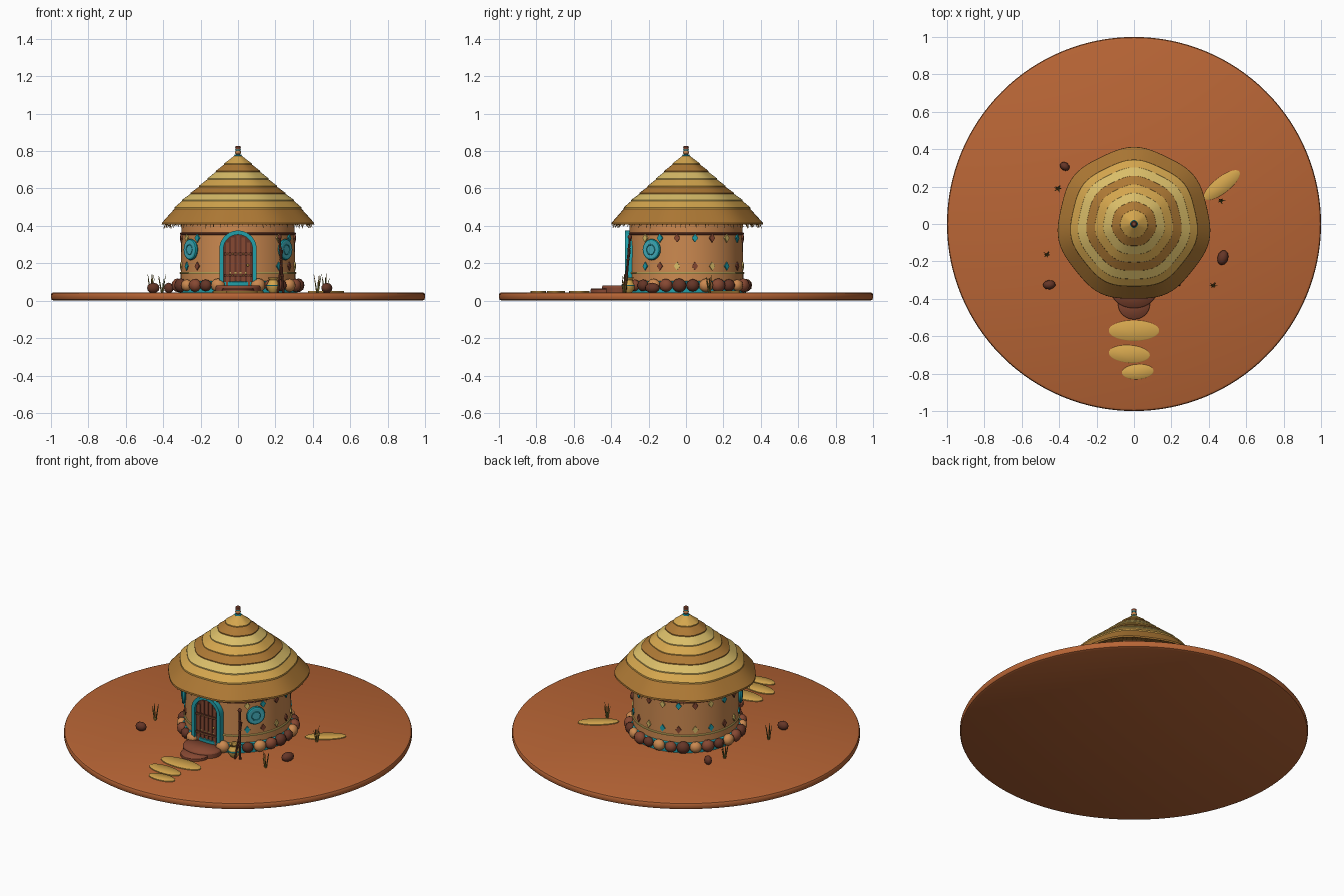
import bpy, bmesh, random
from math import sin, cos, pi, radians, sqrt
from mathutils import Matrix, Vector, Euler

random.seed(4)
if "Cube" in bpy.data.objects:
    bpy.data.objects.remove(bpy.data.objects["Cube"])


def material(name, r, g, b):
    m = bpy.data.materials.new(name)
    m.use_nodes = True
    m.diffuse_color = (r, g, b, 1)
    bsdf = next(n for n in m.node_tree.nodes if n.type == 'BSDF_PRINCIPLED')
    bsdf.inputs["Base Color"].default_value = (r, g, b, 1)
    return m


EARTH = material("terracotta earth", .48, .13, .036)
CLAY = material("tan clay", .60, .25, .08)
DARK_STRAW = material("dark straw", .42, .19, .035)
GOLD = material("gold straw", .66, .38, .075)
PALE = material("pale straw", .70, .51, .14)
TURQ = material("turquoise paint", .015, .35, .40)
PANE = material("blue pane", .06, .42, .50)
WOOD = material("dark wood", .13, .036, .02)
RED = material("red brown", .24, .065, .032)
GRASS = material("olive grass", .16, .17, .035)


def finish(name, bm, mat):
    bmesh.ops.recalc_face_normals(bm, faces=bm.faces)
    me = bpy.data.meshes.new(name)
    bm.to_mesh(me)
    bm.free()
    me.materials.append(mat)
    me.shade_smooth()
    me.set_sharp_from_angle(angle=radians(35))
    ob = bpy.data.objects.new(name, me)
    bpy.context.collection.objects.link(ob)
    return ob


def lathe(name, profile, mat, seg=64, lobes=0.0, caps=True, place=(0, 0, 0)):
    """Spin (radius, height) points, with optional gentle lobes."""
    bm = bmesh.new()
    rings = []
    for r, z in profile:
        ring = []
        for i in range(seg):
            a = 2 * pi * i / seg
            q = r * (1 + lobes * cos(7 * (a - pi / 2)))
            ring.append(bm.verts.new((q * cos(a) + place[0], q * sin(a) + place[1], z + place[2])))
        rings.append(ring)
    for low, high in zip(rings, rings[1:]):
        for i in range(seg):
            j = (i + 1) % seg
            bm.faces.new((low[i], low[j], high[j], high[i]))
    if caps:
        bm.faces.new(rings[0])
        bm.faces.new(rings[-1])
    return finish(name, bm, mat)


def torus(name, R, r, mat, matrix, seg=48):
    bm = bmesh.new()
    grid = [[bm.verts.new(matrix @ Vector(((R + r * cos(b)) * cos(a), (R + r * cos(b)) * sin(a), r * sin(b))))
             for b in [2 * pi * k / 8 for k in range(8)]] for a in [2 * pi * i / seg for i in range(seg)]]
    for i in range(seg):
        for k in range(8):
            n, m = (i + 1) % seg, (k + 1) % 8
            bm.faces.new((grid[i][k], grid[n][k], grid[n][m], grid[i][m]))
    return finish(name, bm, mat)


def place(x, y, z, turn=0.0, size=(1, 1, 1)):
    return Matrix.Translation((x, y, z)) @ Matrix.Rotation(turn, 4, 'Z') @ Matrix.Diagonal((*size, 1))


def around(deg, r, z, size=(1, 1, 1)):
    a = radians(deg)
    return place(r * cos(a), r * sin(a), z, a, size)


def blob(bm, matrix):
    bmesh.ops.create_icosphere(bm, subdivisions=2, radius=1, matrix=matrix)


def box(bm, x, y, z, sx, sy, sz):
    bmesh.ops.create_cube(bm, size=1, matrix=place(x, y, z, 0, (sx, sy, sz)))


def rod(bm, start, end, r1, r2, seg=8):
    a, b = Vector(start), Vector(end)
    turn = (b - a).to_track_quat('Z', 'Y').to_matrix().to_4x4()
    bmesh.ops.create_cone(bm, cap_ends=True, segments=seg, radius1=r1, radius2=r2,
                          depth=(b - a).length, matrix=Matrix.Translation((a + b) / 2) @ turn)


def from_front(deg):
    return abs((deg - 270 + 180) % 360 - 180)


# Ground and walls
G = .045
lathe("ground", [(.985, 0), (.996, .005), (1, .014), (1, .032), (.996, .04), (.985, G)], EARTH, 128)
lathe("wall", [(.308, G), (.305, .2), (.302, .46)], CLAY)
lathe("base_band", [(.318, G), (.318, .1), (.306, .105)], TURQ)
torus("upper_cord", .304, .007, RED, place(0, 0, .358))
torus("lower_cord", .307, .006, PALE, place(0, 0, .148))

# Thatch tiers with overhanging lips
radii = [.402, .335, .295, .25, .205, .16, .115, .07, .014]
heights = [.412, .495, .535, .572, .61, .65, .69, .73, .778]
for i in range(8):
    r, z = radii[i], heights[i]
    inner = (.29, .45) if i == 0 else (r - .03, z + .012)
    lathe(f"thatch_tier_{i + 1}", [inner, (r + .004, z - .006), (r + .003, z + .004),
          (radii[i + 1] - .004, heights[i + 1] + .004)], (DARK_STRAW, GOLD, PALE)[i % 3], 84, .016, i == 7)

# Straw fringe under the eave
bm = bmesh.new()
for i in range(96):
    a = 2 * pi * (i + random.uniform(-.3, .3)) / 96
    r = .392 * (1 + .016 * cos(7 * (a - pi / 2)))
    low, high = r + random.uniform(-.01, .01), r - random.uniform(.008, .016)
    rod(bm, (high * cos(a), high * sin(a), .428), (low * cos(a), low * sin(a), random.uniform(.385, .402)), .004, .001, 5)
finish("straw_fringe", bm, DARK_STRAW)

# Roof finial
lathe("finial_post", [(.012, .765), (.012, .815)], WOOD, 16)
torus("finial_ring", .014, .007, TURQ, place(0, 0, .775), 20)
bm = bmesh.new()
blob(bm, place(0, 0, .793, 0, (.017, .017, .013)))
finish("finial_bead", bm, CLAY)
lathe("finial_collar", [(.015, .804), (.015, .809)], TURQ, 16)
lathe("finial_cap", [(.014, .809), (.015, .823), (.01, .827)], RED, 16)

# Foundation stones, leaving a gap for the door
stone_sets = [("dark_stones", WOOD), ("tan_stones", CLAY), ("red_stones", RED)]
for k, (name, mat) in enumerate(stone_sets):
    bm = bmesh.new()
    for i in range(k, 28, 3):
        deg = 360 * (i + .5) / 28
        if from_front(deg) > 18:
            s = random.uniform(.9, 1.12)
            blob(bm, around(deg, .325, .082, (.03 * s, .036 * s, .034 * s)))
    finish(name, bm, mat)

# Painted wall diamonds in two rows
for k, (name, mat) in enumerate([("turquoise_diamonds", TURQ), ("red_diamonds", RED), ("pale_diamonds", PALE)]):
    bm = bmesh.new()
    for row, z in enumerate((.335, .185)):
        for i in range(20):
            deg = 9 + 18 * i
            if (i + row) % 3 == k and from_front(deg) > 30:
                m = around(deg, .307, z) @ Matrix.Diagonal((1, .85, 1.15, 1)) @ Matrix.Rotation(pi / 4, 4, 'X')
                bmesh.ops.create_cube(bm, size=1, matrix=m @ Matrix.Diagonal((.009, .028, .028, 1)))
    finish(name, bm, mat)

# Round windows on both sides of the door
for side, deg in (("left", -36), ("right", 216)):
    face = around(deg, .312, .273) @ Matrix.Rotation(pi / 2, 4, 'Y')
    torus(f"{side}_window_frame", .046, .011, TURQ, face, 32)
    bm = bmesh.new()
    bmesh.ops.create_cone(bm, cap_ends=True, segments=32, radius1=.046, radius2=.046, depth=.022, matrix=face)
    finish(f"{side}_window_pane", bm, PANE)
    torus(f"{side}_window_inner_ring", .026, .003, TURQ, face @ Matrix.Translation((0, 0, .011)), 24)


# Arched door
SPRING = .275


def arch(w):
    curve = [(w * cos(pi * i / 20), SPRING + w * sin(pi * i / 20)) for i in range(21)]
    return [(w, G)] + curve + [(-w, G)]


bm = bmesh.new()
loops = [[bm.verts.new((x, y, z)) for x, z in arch(w)]
         for w, y in ((.1, -.325), (.078, -.325), (.078, -.25), (.1, -.25))]
for i in range(4):
    a, b = loops[i], loops[(i + 1) % 4]
    for j in range(len(a) - 1):
        bm.faces.new((a[j], a[j + 1], b[j + 1], b[j]))
for end in (0, -1):
    bm.faces.new([loop[end] for loop in loops])
finish("door_frame", bm, TURQ)

bm = bmesh.new()
door = bm.faces.new([bm.verts.new((x, -.308, z)) for x, z in arch(.082)])
back = bmesh.ops.extrude_face_region(bm, geom=[door])["geom"]
bmesh.ops.translate(bm, vec=(0, .06, 0), verts=[v for v in back if isinstance(v, bmesh.types.BMVert)])
finish("door_panel", bm, WOOD)

bm = bmesh.new()
for x in (-.056, -.028, 0, .028, .056):
    top = SPRING + sqrt(.074 ** 2 - (abs(x) + .009) ** 2)
    box(bm, x, -.309, (G + .03 + top) / 2, .018, .008, top - G - .03)
finish("door_planks", bm, RED)
bm = bmesh.new()
for z in (.135, .25):
    box(bm, 0, -.312, z, .15, .012, .016)
finish("door_bars", bm, WOOD)
bm = bmesh.new()
for z in (.135, .25):
    for x in (-.056, -.028, 0, .028, .056):
        blob(bm, place(x, -.319, z, 0, (.004, .004, .004)))
blob(bm, place(.052, -.319, .19, 0, (.007, .007, .007)))
finish("door_studs", bm, GOLD)

# Doorsteps and flat path stones
def slab(name, x, y, rx, ry, top, mat, turn=0):
    ob = lathe(name, [(1, 0), (1, (top - G) * .7), (.95, top - G)], mat, 40)
    ob.data.transform(place(x, y, G, radians(turn), (rx, ry, 1)))


slab("upper_doorstep", 0, -.36, .12, .09, .082, RED)
slab("lower_doorstep", 0, -.43, .085, .08, .066, RED)
for i, (x, y, rx, ry, turn) in enumerate([(0, -.57, .135, .055, 0), (-.025, -.695, .11, .047, -4),
                                          (.02, -.79, .085, .04, 4), (.47, .208, .118, .042, 38)]):
    slab(f"path_stone_{i + 1}", x, y, rx, ry, .053, GOLD, turn)

# Loose rocks
bm = bmesh.new()
for x, y, rx, ry, turn in ((-.37, .308, .028, .022, -.6), (-.453, -.325, .034, .025, .1), (.475, -.18, .029, .041, -.3)):
    blob(bm, place(x, y, .068, turn, (rx, ry, .028)))
finish("loose_rocks", bm, WOOD)

# Dry grass tufts
for name, mat, n in (("green_grass", GRASS, 5), ("dry_grass", DARK_STRAW, 3)):
    bm = bmesh.new()
    for x, y in ((-.405, .19), (-.465, -.165), (.465, .125), (.425, -.33)):
        for i in range(n):
            a, lean = 2 * pi * i / n + n, random.uniform(.008, .024)
            rod(bm, (x + .004 * cos(a), y + .004 * sin(a), G),
                (x + lean * cos(a), y + lean * sin(a), random.uniform(.105, .145)), .004, .001, 5)
    finish(name, bm, mat)

# Clay pot and leaning staffs beside the door
POT = (.188, -.308, G)
lathe("pot", [(.02, 0), (.034, .02), (.036, .036), (.024, .058), (.021, .066), (.029, .078), (.018, .076), (.016, .06)],
      GOLD, 24, place=POT)
torus("pot_stripe", .034, .004, TURQ, place(POT[0], POT[1], G + .036), 24)
bm = bmesh.new()
rod(bm, (.242, -.325, G), (.222, -.3, .335), .007, .006)
rod(bm, (.214, -.335, G), (.236, -.3, .27), .006, .005)
blob(bm, place(.222, -.3, .34, 0, (.012, .012, .014)))
finish("leaning_staffs", bm, WOOD)
bm = bmesh.new()
for t in (.3, .6, .8):
    p = Vector((.242, -.325, G)).lerp(Vector((.222, -.3, .335)), t)
    blob(bm, Matrix.Translation(p) @ Matrix.Diagonal((.01, .01, .006, 1)))
finish("staff_bindings", bm, RED)
